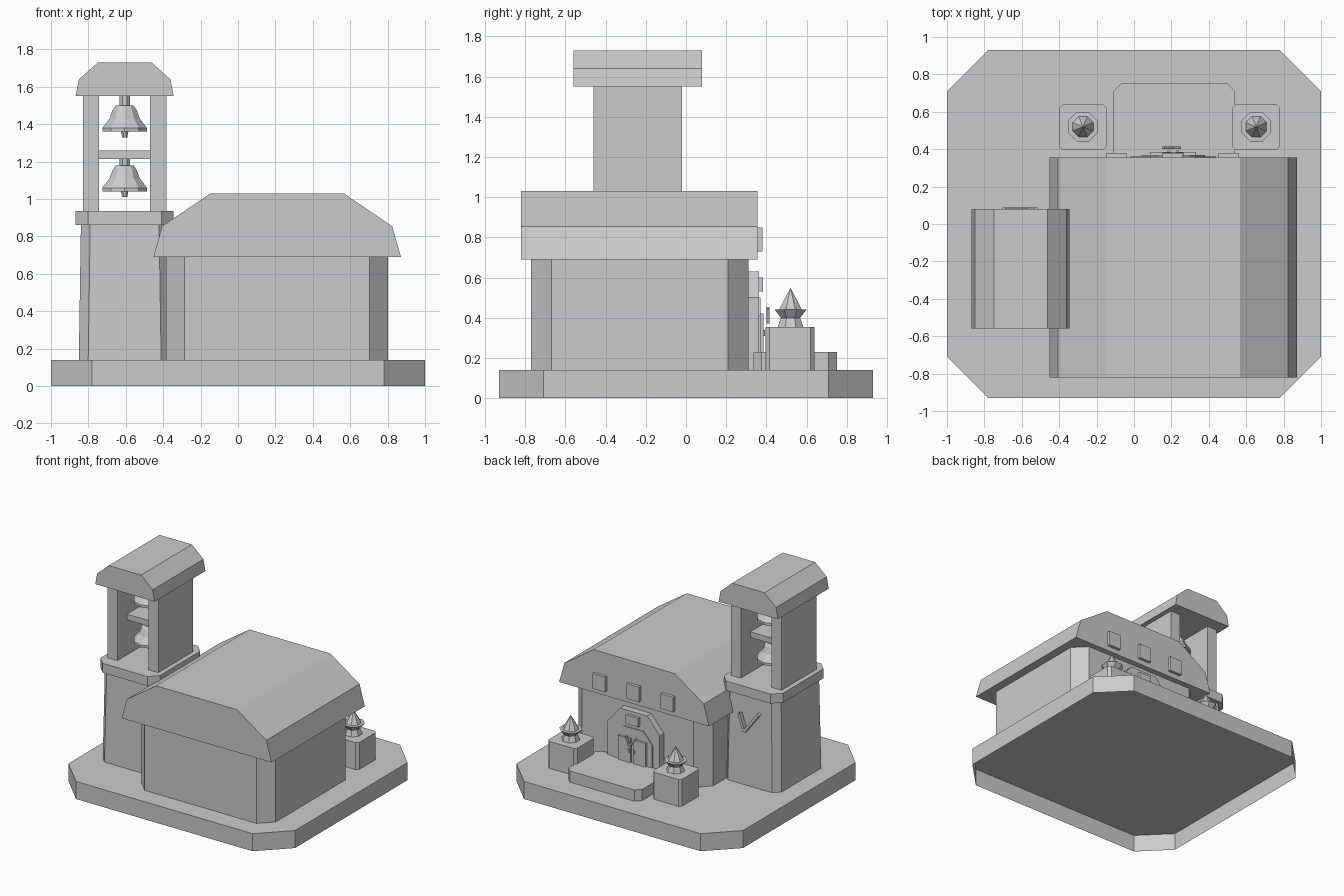
import bpy
import math
from mathutils import Vector

cube = bpy.data.objects.get("Cube")
if cube:
    bpy.data.objects.remove(cube, do_unlink=True)

stone = bpy.data.materials.new("stone_grey")
stone.use_nodes = True
grey = (0.6, 0.6, 0.6, 1)
stone.diffuse_color = grey
stone.node_tree.nodes["Principled BSDF"].inputs["Base Color"].default_value = grey


def loft(name, rings, bottom=True):
    """Join rings of equal length into a solid, optionally open below."""
    n = len(rings[0])
    verts = [p for ring in rings for p in ring]
    faces = [list(range(len(verts) - n, len(verts)))]
    if bottom:
        faces.append(list(range(n))[::-1])
    for k in range(len(rings) - 1):
        for i in range(n):
            j = (i + 1) % n
            faces.append([k * n + i, k * n + j, k * n + n + j, k * n + n + i])
    mesh = bpy.data.meshes.new(name)
    mesh.from_pydata(verts, [], faces)
    mesh.materials.append(stone)
    obj = bpy.data.objects.new(name, mesh)
    bpy.context.collection.objects.link(obj)
    return obj


def octagon(x, y, z, c):
    """Rectangle ring with cut corners; x and y are (low, high)."""
    (a, b), (d, e) = x, y
    return [(a + c, d, z), (b - c, d, z), (b, d + c, z), (b, e - c, z),
            (b - c, e, z), (a + c, e, z), (a, e - c, z), (a, d + c, z)]


def slab(name, x, y, z, c, bottom=True):
    return loft(name, [octagon(x, y, h, c) for h in z], bottom)


def extrude(name, profile, y):
    """Extrude an x-z outline along y."""
    return loft(name, [[(px, d, pz) for px, pz in profile] for d in reversed(y)])


def box(name, x, y, z):
    return extrude(name, [(x[0], z[0]), (x[1], z[0]), (x[1], z[1]), (x[0], z[1])], y)


def gable(name, cx, half, y):
    """Symmetric outline from (half width, height) pairs, bottom to top."""
    right = [(cx + w, z) for w, z in half]
    left = [(cx - w, z) for w, z in reversed(half)]
    return extrude(name, right + left, y)


def turned(name, cx, cy, profile, sides):
    ring = [2 * math.pi * (i + 0.5) / sides for i in range(sides)]
    return loft(name, [[(cx + r * math.cos(a), cy + r * math.sin(a), z) for a in ring]
                       for r, z in profile])


def tick(name, short, corner, long, width, y):
    """Two thin bars meeting at a corner."""
    for end in (short, long):
        a, b = Vector(corner), Vector(end)
        d = (b - a).normalized() * width / 2
        side = Vector((d.y, -d.x))
        extrude(name, [a + side, b + side, b - side, a - side], y)


# Ground plinth, hollow underneath
slab("base", (-1, 1), (-0.93, 0.93), (0, 0.14), 0.22, bottom=False)
FLOOR = 0.14

# Main hall
HALL = 0.209
slab("hall_walls", (-0.385, 0.802), (-0.77, 0.31), (FLOOR, 0.69), 0.1)
gable("hall_roof", HALL, [(0.662, 0.69), (0.615, 0.855), (0.357, 1.03)], (-0.82, 0.356))
for i in (-1, 0, 1):
    x = HALL - 0.004 + 0.3 * i
    box("gable_plaque", (x - 0.055, x + 0.055), (0.35, 0.38), (0.73, 0.85))

# Doorway on the back wall
gable("door_surround", HALL, [(0.23, FLOOR), (0.23, 0.5), (0.12, 0.63)], (0.3, 0.362))
gable("door_frame", HALL, [(0.17, FLOOR), (0.17, 0.41), (0.09, 0.5)], (0.35, 0.37))
for s in (-1, 1):
    x = HALL + 0.067 * s
    box("door_leaf", (x - 0.055, x + 0.055), (0.36, 0.386), (0.23, 0.42))
    x = HALL + 0.025 * s
    box("door_handle", (x - 0.006, x + 0.006), (0.38, 0.394), (0.31, 0.34))
box("door_plaque", (HALL - 0.055, HALL + 0.055), (0.35, 0.383), (0.53, 0.6))
tick("door_tick", (0.246, 0.445), (0.215, 0.375), (0.155, 0.45), 0.013, (0.4, 0.415))

# Entrance platform, pedestals and finials
slab("platform", (-0.11, 0.54), (0.335, 0.75), (FLOOR, 0.23), 0.04)
for x in (-0.273, 0.653):
    slab("pedestal", (x - 0.128, x + 0.128), (0.395, 0.64), (FLOOR, 0.355), 0.02)
    turned("finial", x, 0.52,
           [(0.068, 0.355), (0.052, 0.4), (0.085, 0.44), (0.06, 0.441),
            (0.048, 0.465), (0.002, 0.545)], 8)

# Bell tower
TX, TY = -0.606, -0.24


def tower_ring(hx, hy, z, c):
    return octagon((TX - hx, TX + hx), (TY - hy, TY + hy), z, c)


loft("tower_body", [tower_ring(0.245, 0.3, FLOOR, 0.05), tower_ring(0.234, 0.289, 0.86, 0.05)])
loft("tower_ledge", [tower_ring(0.262, 0.32, z, 0.065) for z in (0.86, 0.935)])
for s in (-1, 1):
    x = TX + 0.18 * s
    box("belfry_wall", (x - 0.044, x + 0.044), (TY - 0.22, TY + 0.22), (0.935, 1.55))
gable("tower_roof", TX, [(0.262, 1.55), (0.245, 1.64), (0.143, 1.73)], (TY - 0.32, TY + 0.32))
box("bell_beam", (TX - 0.14, TX + 0.14), (TY - 0.1, TY + 0.1), (1.215, 1.26))

# Bells with hanger and clapper
for top in (1.545, 1.225):
    turned("bell_hanger", TX, TY, [(0.031, top - 0.06), (0.031, top + 0.01)], 8)
    turned("bell", TX, TY, [(0.125, top - 0.185), (0.125, top - 0.165), (0.085, top - 0.115),
                            (0.068, top - 0.07), (0.05, top - 0.045)], 10)
    turned("clapper", TX, TY, [(0.015, top - 0.215), (0.022, top - 0.18)], 8)

# Tick ornament on the tower's back wall
tick("tower_tick", (-0.525, 0.71), (-0.57, 0.575), (-0.695, 0.74), 0.02, (0.055, 0.088))
